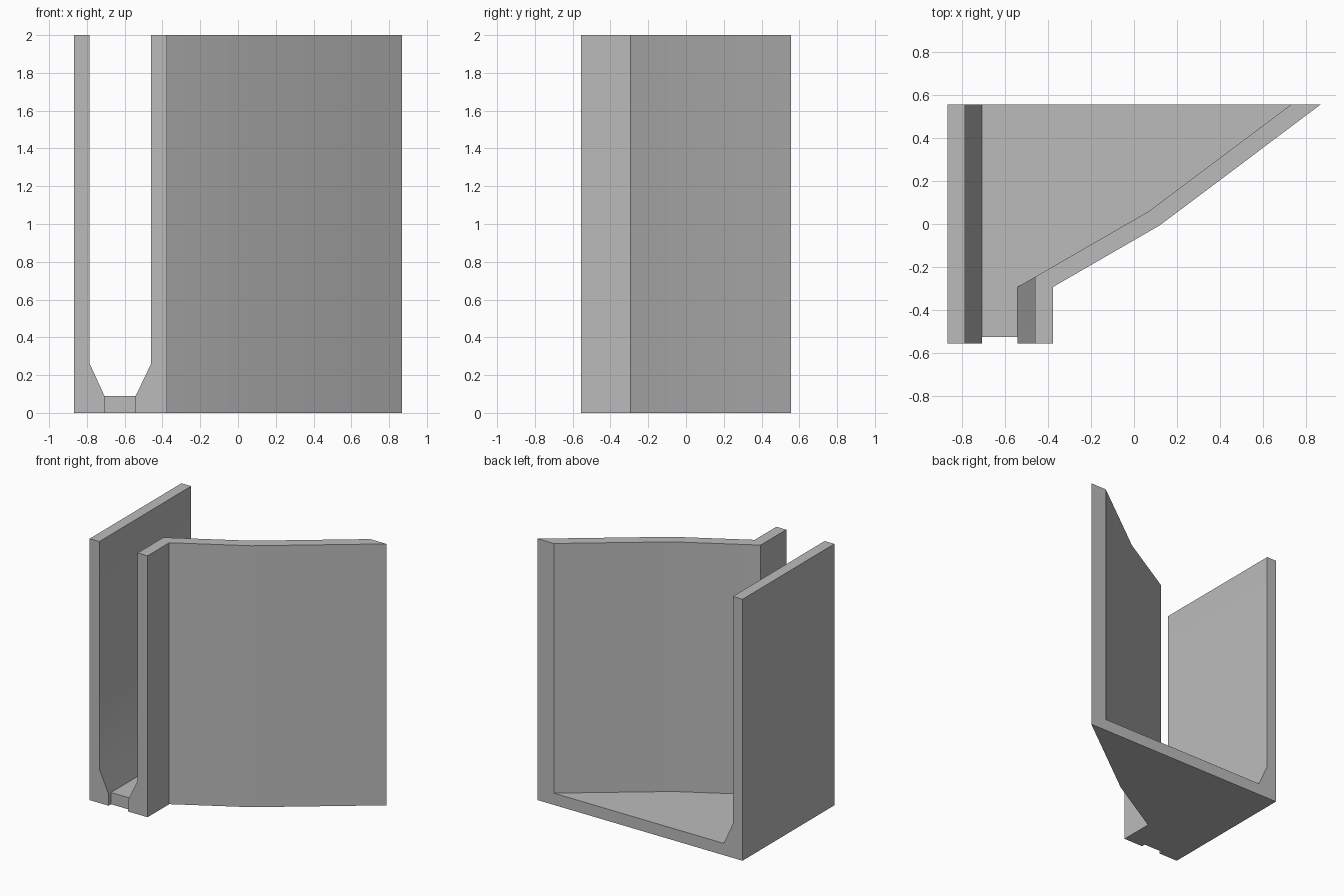
import bpy, bmesh, math
from mathutils import Vector

cube = bpy.data.objects.get("Cube")
if cube:
    bpy.data.objects.remove(cube, do_unlink=True)

HEIGHT, FLOOR, FILLET = 2.0, 0.09, 0.26
FRONT, BACK = -0.555, 0.555

grey = bpy.data.materials.new("plain grey")
grey.use_nodes = True
colour = (0.5, 0.5, 0.5, 1)
grey.diffuse_color = colour
grey.node_tree.nodes["Principled BSDF"].inputs["Base Color"].default_value = colour


def prism(name, start, end):
    """Solid between two matching outlines."""
    bm = bmesh.new()
    a = [bm.verts.new(p) for p in start]
    b = [bm.verts.new(p) for p in end]
    bm.faces.new(a)
    bm.faces.new(b)
    for i in range(len(a)):
        j = (i + 1) % len(a)
        bm.faces.new((a[i], a[j], b[j], b[i]))
    bmesh.ops.recalc_face_normals(bm, faces=bm.faces)
    mesh = bpy.data.meshes.new(name)
    bm.to_mesh(mesh)
    bm.free()
    mesh.materials.append(grey)
    obj = bpy.data.objects.new(name, mesh)
    bpy.context.collection.objects.link(obj)
    bpy.ops.object.select_all(action="DESELECT")
    obj.select_set(True)
    bpy.context.view_layer.objects.active = obj
    bpy.ops.object.shade_smooth_by_angle(angle=math.radians(30))
    return obj


def upright(name, plan, top):
    return prism(name, [(x, y, 0) for x, y in plan], [(x, y, top) for x, y in plan])


def wall_section(outer, inner, foot):
    """Wall cross-section with a sloped foot on its inner side."""
    return [(outer, 0), (foot, 0), (foot, FLOOR), (inner, FILLET),
            (inner, HEIGHT), (outer, HEIGHT)]


# Straight side wall with sloped foot
side = wall_section(-0.867, -0.785, -0.707)
prism("side_wall", [(x, FRONT, z) for x, z in side], [(x, BACK, z) for x, z in side])

# Bent wall: inner and outer lines in plan
inner = [(-0.542, -0.293), (0.07, 0.06), (0.73, BACK)]
outer = [(-0.377, -0.293), (0.12, -0.006), (0.867, BACK)]


def mitre(x):
    """Depth of the inner line at x, where the post ends."""
    (x0, y0), (x1, y1) = inner[:2]
    return y0 + (x - x0) * (y1 - y0) / (x1 - x0)


# Front post with sloped foot, cut off along the bent wall
post = wall_section(outer[0][0], -0.46, inner[0][0])
prism("front_post", [(x, FRONT, z) for x, z in post], [(x, mitre(x), z) for x, z in post])

# Bent wall running from the post to the back
seam = (outer[0][0], mitre(outer[0][0]))
upright("bent_wall", outer + [inner[2], inner[1], seam], HEIGHT)

# Floor between the walls, slightly recessed at the front
lip = FRONT + 0.03
upright("floor", [(-0.707, lip), (inner[0][0], lip)] + inner + [(-0.707, BACK)], FLOOR)
